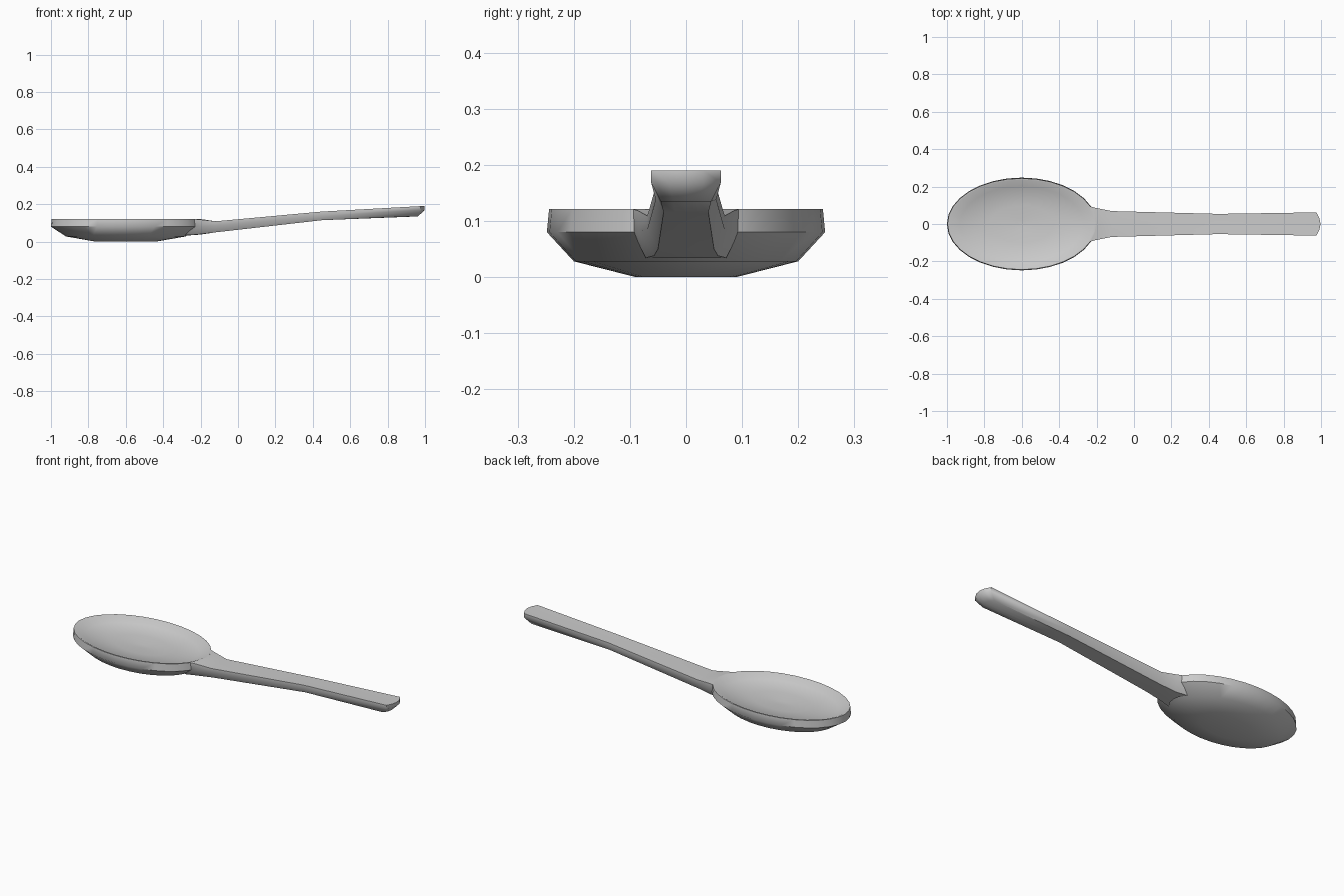
import bpy, bmesh, math

if "Cube" in bpy.data.objects:
    bpy.data.objects.remove(bpy.data.objects["Cube"])


def finish(name, bm, angle):
    bmesh.ops.delete(bm, geom=[v for v in bm.verts if not v.link_faces], context='VERTS')
    bmesh.ops.recalc_face_normals(bm, faces=bm.faces)
    me = bpy.data.meshes.new(name)
    bm.to_mesh(me)
    bm.free()
    ob = bpy.data.objects.new(name, me)
    bpy.context.collection.objects.link(ob)
    bpy.ops.object.select_all(action='DESELECT')
    ob.select_set(True)
    bpy.context.view_layer.objects.active = ob
    bpy.ops.object.shade_smooth_by_angle(angle=math.radians(angle))
    return ob


# Bowl: closed elliptical shell, rings of (x radius, y radius, z)
rings = [(.16, .09, 0), (.32, .20, .028), (.40, .248, .08), (.397, .244, .121),
         (.388, .236, .121), (.33, .202, .097), (.17, .10, .087), (.03, .02, .079)]
N = 32
bm = bmesh.new()
loops = []
for rx, ry, z in rings:
    loops.append([bm.verts.new((-.6 + rx * math.cos(2 * math.pi * i / N),
                                ry * math.sin(2 * math.pi * i / N), z)) for i in range(N)])
for a, b in zip(loops, loops[1:]):
    for i in range(N):
        j = (i + 1) % N
        bm.faces.new((a[i], a[j], b[j], b[i]))
bm.faces.new(loops[0])
bm.faces.new(loops[-1])
finish("bowl", bm, 50)

# Handle: lofted stations
# (x top, x bottom, bulge, half width top, half width bottom, z top, z mid, z bottom)
stations = [(-.235, -.285, .03, .094, .072, .121, .08, .034),
            (-.20, -.22, .02, .085, .057, .118, .082, .038),
            (-.12, -.12, 0, .069, .050, .109, .085, .050),
            (.45, .45, 0, .054, .040, .161, .138, .115),
            (.975, .94, .022, .062, .045, .19, .168, .135)]
cols = (-1, -.5, 0, .5, 1)
bm = bmesh.new()
secs = []
for xt, xb, bulge, wt, wb, zt, zm, zb in stations:
    rows = [(xt, wt, zt), (xt, wt, zm), (xb, wb, zb)]
    secs.append([[bm.verts.new((x + bulge * (1 - f * f), f * w, z)) for f in cols]
                 for x, w, z in rows])


def outline(s):
    return s[0] + [s[1][4]] + s[2][::-1] + [s[1][0]]


for a, b in zip(secs, secs[1:]):
    p, q = outline(a), outline(b)
    for i in range(len(p)):
        j = (i + 1) % len(p)
        bm.faces.new((p[i], p[j], q[j], q[i]))
# end caps
for s in (secs[0], secs[-1]):
    for r in range(2):
        for c in range(4):
            bm.faces.new((s[r][c], s[r][c + 1], s[r + 1][c + 1], s[r + 1][c]))
finish("handle", bm, 48)
